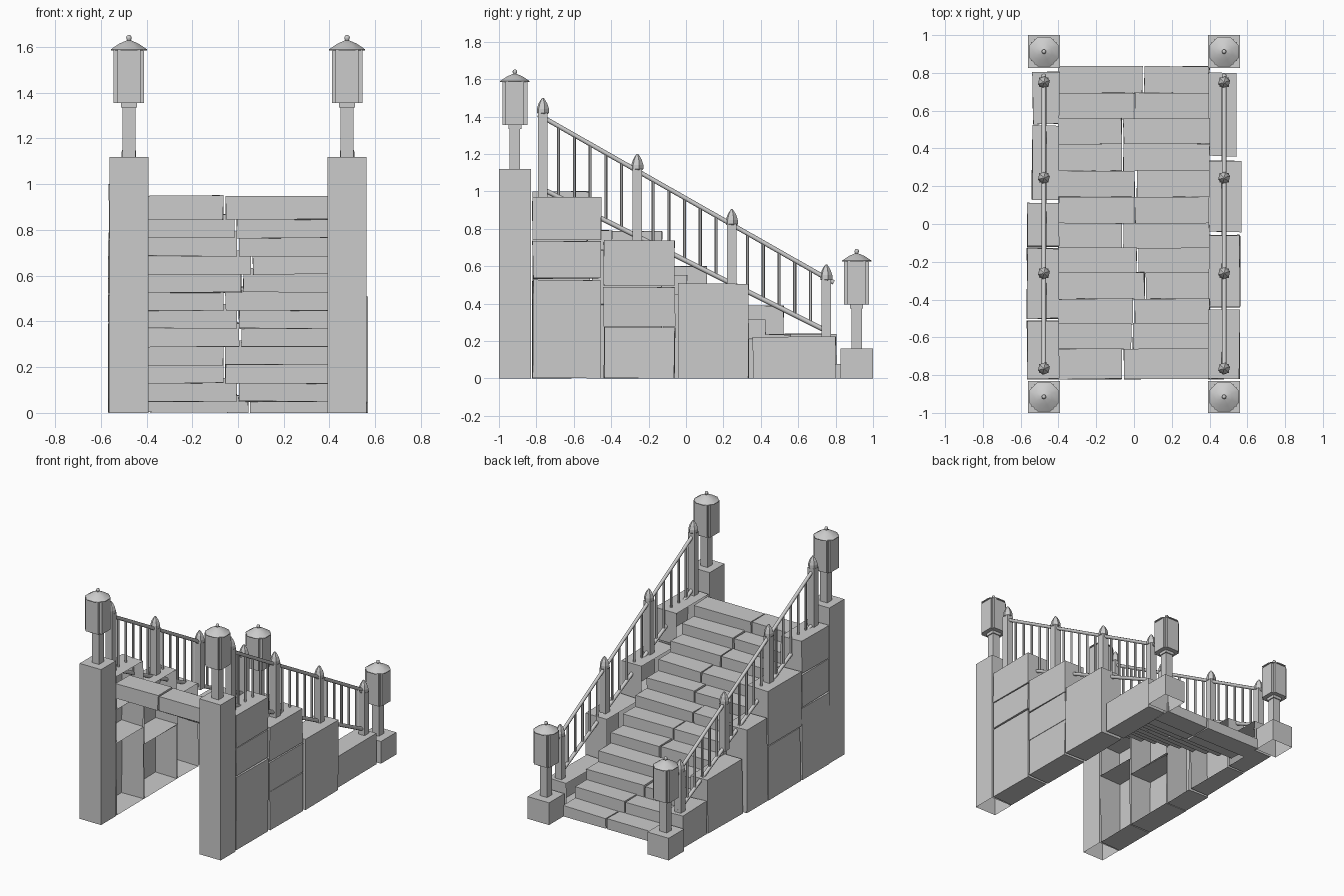
import bpy, bmesh, math, random
from mathutils import Vector

if "Cube" in bpy.data.objects:
    bpy.data.objects.remove(bpy.data.objects["Cube"])

random.seed(4)
RX = 0.477  # x of rails and lanterns


def finish(name, bm, smooth=False):
    bmesh.ops.recalc_face_normals(bm, faces=bm.faces)
    me = bpy.data.meshes.new(name)
    bm.to_mesh(me)
    bm.free()
    ob = bpy.data.objects.new(name, me)
    bpy.context.collection.objects.link(ob)
    if smooth:
        for o in bpy.context.selected_objects:
            o.select_set(False)
        ob.select_set(True)
        bpy.context.view_layer.objects.active = ob
        bpy.ops.object.shade_smooth_by_angle(angle=math.radians(50))
    return ob


def box(bm, x0, x1, y0, y1, z0, z1, jitter=0.0, open_dir=None):
    """Box with optional hand-cut unevenness; open_dir removes one side."""
    vs = bmesh.ops.create_cube(bm, size=1)['verts']
    lo, hi = Vector((x0, y0, z0)), Vector((x1, y1, z1))
    faces = {f for v in vs for f in v.link_faces}
    if open_dir:
        d = Vector(open_dir)
        bm.normal_update()
        gone = [f for f in faces if f.normal.dot(d) > 0.9]
        bmesh.ops.delete(bm, geom=gone, context='FACES_ONLY')
    for v in vs:
        for i in range(3):
            v.co[i] = hi[i] if v.co[i] > 0 else lo[i]
            v.co[i] += random.uniform(-jitter, jitter)
        v.co.z = max(0, v.co.z)


def lathe(bm, x, y, z, profile, n, turn=0.0):
    """Stack of n-sided rings, (radius, height) pairs, capped at both ends."""
    rings = [[bm.verts.new((x + r * math.cos(turn + math.tau * k / n),
                            y + r * math.sin(turn + math.tau * k / n), z + h))
              for k in range(n)] for r, h in profile]
    for a, b in zip(rings, rings[1:]):
        for k in range(n):
            bm.faces.new((a[k], a[(k + 1) % n], b[(k + 1) % n], b[k]))
    bm.faces.new(rings[0])
    bm.faces.new(rings[-1])


def bar(bm, a, b, r, n):
    """Straight n-sided bar from a to b."""
    a, b = Vector(a), Vector(b)
    rot = (b - a).to_track_quat('Z', 'Y').to_matrix().to_4x4()
    rot.translation = (a + b) / 2
    bmesh.ops.create_cone(bm, cap_ends=True, segments=n, radius1=r, radius2=r,
                          depth=(b - a).length, matrix=rot)


# Steps: twelve rows, each of two uneven slabs, hollow below
edges = [-.82, -.665, -.53, -.4, -.262, -.13, 0, .14, .28, .42, .555, .69, .83]
splits = [-.06, -.01, .0, .06, .02, -.06, 0, .01, -.06, -.06, 0, .05]
bm = bmesh.new()
for i, s in enumerate(splits):
    top = .95 - .0795 * i
    for x0, x1 in ((-.4, s - .005), (s + .005, .4)):
        box(bm, x0, x1, edges[i], edges[i + 1] + .004, max(0, top - .105), top, .003)
finish("steps", bm)

# Side wall blocks: y range, outer x, layer heights; inner side is open
right = [(-.82, -.455, .56, (0, .53, .737, .97)),
         (-.44, -.06, .56, (0, .275, .49, .74)),
         (-.04, .335, .565, (0, .51)),
         (.36, .8, .54, (0, .225))]
left = [(-.82, -.515, .565, (0, .52, .76, 1.0)),
        (-.5, -.13, .565, (0, .39, .79)),
        (-.12, .11, .565, (0, .6)),
        (.13, .52, .54, (0, .39)),
        (.53, .805, .535, (0, .24))]
for name, side, cols in (("right_wall", 1, right), ("left_wall", -1, left)):
    bm = bmesh.new()
    for y0, y1, xo, zs in cols:
        for z0, z1 in zip(zs, zs[1:]):
            xs = sorted((side * .395, side * xo))
            box(bm, *xs, y0, y1, z0 + (.005 if z0 else 0), z1 - .002, .004, (-side, 0, 0))
    finish(name, bm)

for side, word in ((1, "right"), (-1, "left")):
    x = side * RX
    for end, y0, y1, h in (("front", -1, -.83, 1.12), ("back", .825, 1, .16)):
        # Corner pillars, open at the bottom
        bm = bmesh.new()
        box(bm, x - .085, x + .085, y0, y1, 0, h, 0, (0, 0, -1))
        finish(f"{word}_{end}_pillar", bm)

        # Lantern on its post
        y = (y0 + y1) / 2
        bm = bmesh.new()
        box(bm, x - .028, x + .028, y - .028, y + .028, h, h + .22)
        box(bm, x - .035, x + .035, y - .035, y + .035, h + .215, h + .235)
        box(bm, x - .054, x + .054, y - .054, y + .054, h + .24, h + .47)
        box(bm, x - .067, x + .067, y - .05, y + .05, h + .235, h + .468)
        box(bm, x - .05, x + .05, y - .067, y + .067, h + .235, h + .468)
        finish(f"{word}_{end}_lantern", bm)

        # Eight-sided lantern roof with ball finial
        bm = bmesh.new()
        lathe(bm, x, y, h, [(.085, .465), (.085, .47), (.045, .495), (.012, .508), (.005, .51)],
              8, math.pi / 8)
        bmesh.ops.translate(bm, verts=bm.verts, vec=(0, 0, 0))
        lathe(bm, x, y, h, [(.006, .505), (.011, .515), (.012, .521), (.009, .529), (.003, .532)], 8)
        finish(f"{word}_{end}_lantern_roof", bm, True)

    # Railing posts with pointed tops
    posts = [(-.765, .96, 1.42), (-.26, .72, 1.12), (.245, .49, .825), (.75, .22, .53)]
    bm = bmesh.new()
    for y, z0, z1 in posts:
        box(bm, x - .025, x + .025, y - .025, y + .025, z0, z1)
        lathe(bm, x, y, z1, [(.027, -.005), (.033, .0), (.033, .022), (.024, .05),
                             (.012, .07), (.004, .08)], 6, .3)
    finish(f"{word}_rail_posts", bm)

    # Sloping hand rail and lower rail
    top = lambda y: .962 - .568 * y
    low = lambda y: .63 - .5 * y
    bm = bmesh.new()
    bar(bm, (x, -.79, top(-.79)), (x, .79, top(.79)), .012, 8)
    finish(f"{word}_hand_rail", bm, True)
    bm = bmesh.new()
    bar(bm, (x, -.77, low(-.77)), (x, .77, low(.77)), .013, 8)
    finish(f"{word}_lower_rail", bm, True)

    # Balusters, five between each pair of posts
    bm = bmesh.new()
    for p in range(3):
        for k in range(1, 6):
            y = -.765 + .505 * (p + k / 6)
            bar(bm, (x, y, low(y)), (x, y, top(y)), .0085, 6)
    finish(f"{word}_balusters", bm)
